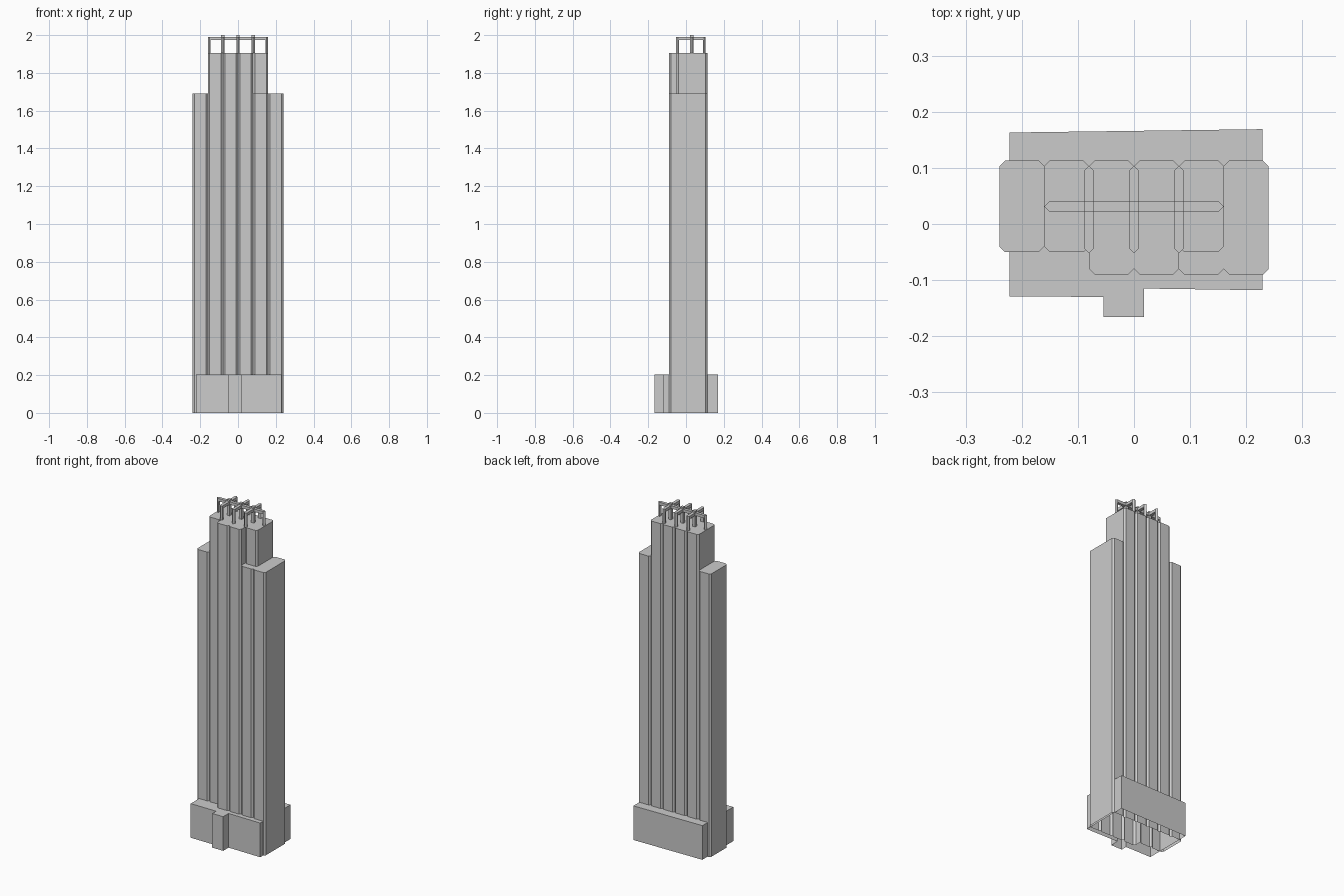
import bpy, bmesh

if "Cube" in bpy.data.objects:
    bpy.data.objects.remove(bpy.data.objects["Cube"])

C = 0.01          # corner chamfer / groove depth
BACK = 0.113      # rear plane of the tower


def prism(name, outline, z0, z1, open_bottom=True):
    """Vertical extrusion of a plan outline (counter-clockwise)."""
    bm = bmesh.new()
    low = [bm.verts.new((x, y, z0)) for x, y in outline]
    top = [bm.verts.new((x, y, z1)) for x, y in outline]
    n = len(outline)
    for i in range(n):
        j = (i + 1) % n
        bm.faces.new((low[i], low[j], top[j], top[i]))
    bm.faces.new(top)
    if not open_bottom:
        bm.faces.new(low[::-1])
    me = bpy.data.meshes.new(name)
    bm.to_mesh(me)
    bm.free()
    ob = bpy.data.objects.new(name, me)
    bpy.context.collection.objects.link(ob)
    return ob


def bays_outline(x_start, fronts, width=0.08):
    """Row of bays with chamfered corners, grooves where bays meet."""
    front, back = [], []
    for i, f in enumerate(fronts):
        a = x_start + i * width
        b = a + width
        front += [(a, f + C), (a + C, f), (b - C, f), (b, f + C)]
        back += [(a, BACK - C), (a + C, BACK), (b - C, BACK), (b, BACK - C)]
    pts = []
    for p in front + back[::-1]:
        if not pts or abs(p[0] - pts[-1][0]) + abs(p[1] - pts[-1][1]) > 1e-5:
            pts.append(p)
    return pts


# Base block with the entrance projection
prism("podium", [(-0.222, -0.129), (-0.054, -0.13), (-0.054, -0.166), (0.018, -0.166),
                 (0.018, -0.115), (0.229, -0.118), (0.229, 0.169), (-0.222, 0.163)], 0, 0.204)

# Six-bay shaft, then the four-bay upper stage
prism("tower_shaft", bays_outline(-0.24, [-0.05, -0.05, -0.09, -0.09, -0.09, -0.09]), 0, 1.69)
prism("upper_stage", bays_outline(-0.16, [-0.05, -0.09, -0.09, -0.05]), 1.69, 1.905)

# Roof crown: pointed beams on legs
H = 0.009         # half thickness
Z_ROOF, Z_LOW, Z_HIGH = 1.905, 1.973, 1.99
Y0, Y1, YC = -0.052, 0.104, 0.031


def hexbar(a, b):
    return [(a, 0), (a + H, -H), (b - H, -H), (b, 0), (b - H, H), (a + H, H)]


def along_y(pts, x):
    return [(x - v, u) for u, v in pts]


def along_x(pts, y):
    return [(u, y + v) for u, v in pts]


def leg(a, b):
    return [(a, -H), (b, -H), (b, H), (a, H)]


def tip(a, s):
    p = [(a, 0), (a + s * H, -s * H), (a + s * 1.6 * H, -s * H),
         (a + s * 1.6 * H, s * H), (a + s * H, s * H)]
    return p


prism("crown_long_beam", along_x(hexbar(-0.16, 0.16), YC), Z_LOW, Z_HIGH, False)
for a, s in ((-0.16, 1), (0.16, -1)):
    prism("crown_long_leg", along_x(tip(a, s), YC), Z_ROOF, Z_HIGH)
for x in (-0.08, 0.0, 0.08):
    prism("crown_cross_beam", along_y(hexbar(Y0, Y1), x), Z_LOW, Z_HIGH, False)
    for a, s in ((Y0, 1), (Y1, -1)):
        prism("crown_cross_leg", along_y(tip(a, s), x), Z_ROOF, Z_HIGH)
    prism("crown_post", along_y(leg(YC - H, YC + H), x), Z_ROOF, 2.0)
